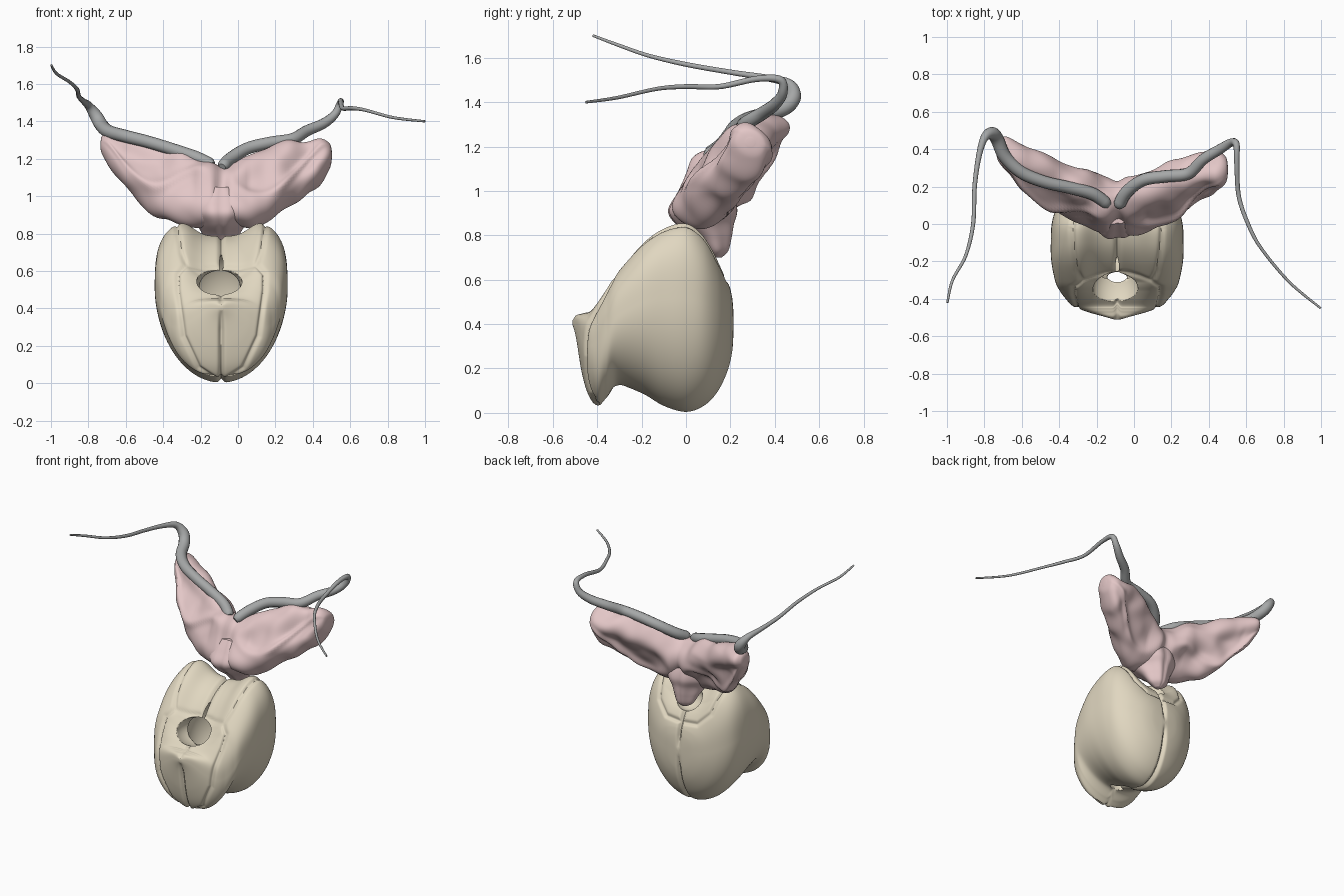
import bpy, bmesh, math
from mathutils import Vector, noise, Matrix

if "Cube" in bpy.data.objects:
    bpy.data.objects.remove(bpy.data.objects["Cube"])

CX = -0.09


def material(name, col):
    m = bpy.data.materials.new(name)
    m.diffuse_color = (*col, 1)
    m.use_nodes = True
    m.node_tree.nodes["Principled BSDF"].inputs["Base Color"].default_value = m.diffuse_color
    return m


SHELL = material("shell_beige", (0.75, 0.68, 0.53))
PINK = material("flesh_pink", (0.77, 0.57, 0.57))
GREY = material("siphon_grey", (0.38, 0.39, 0.39))


def catmull(rows, t):
    """Smoothly interpolate a table of rows, t from 0 to 1."""
    f = t * (len(rows) - 1)
    i = min(int(f), len(rows) - 2)
    f -= i
    p = [rows[max(0, min(len(rows) - 1, i + k))] for k in (-1, 0, 1, 2)]
    return [0.5 * (2 * b + (c - a) * f + (2 * a - 5 * b + 4 * c - d) * f * f
                   + (3 * b - a - 3 * c + d) * f ** 3) for a, b, c, d in zip(*p)]


def loft(name, point, n, m, mat):
    """Closed loft: point(t, angle) gives the surface, both ends capped."""
    bm = bmesh.new()
    rings = [[bm.verts.new(point(i / (n - 1), 2 * math.pi * j / m)) for j in range(m)]
             for i in range(n)]
    for a, b in zip(rings, rings[1:]):
        for j in range(m):
            k = (j + 1) % m
            bm.faces.new((a[j], a[k], b[k], b[j]))
    for ring in (rings[0], rings[-1]):
        c = bm.verts.new(sum((v.co for v in ring), Vector()) / m)
        for j in range(m):
            bm.faces.new((ring[j], ring[(j + 1) % m], c))
    bmesh.ops.recalc_face_normals(bm, faces=bm.faces)
    me = bpy.data.meshes.new(name)
    bm.to_mesh(me)
    bm.free()
    ob = bpy.data.objects.new(name, me)
    bpy.context.collection.objects.link(ob)
    if mat:
        me.materials.append(mat)
    smooth(ob)
    return ob


def smooth(ob):
    bpy.ops.object.select_all(action='DESELECT')
    ob.select_set(True)
    bpy.context.view_layer.objects.active = ob
    bpy.ops.object.shade_smooth_by_angle(angle=math.radians(50))


# Shell: sections along y (y, bottom, top, half width)
BODY = [(-0.512, .39, .42, .012), (-0.495, .33, .44, .07), (-0.47, .18, .447, .16),
        (-0.44, .08, .46, .235), (-0.40, .03, .52, .275), (-0.36, .065, .58, .305),
        (-0.31, .122, .655, .33), (-0.20, .088, .785, .352), (-0.1, .03, .86, .355),
        (0, .003, .885, .35), (0.08, .03, .83, .325), (0.14, .09, .73, .27),
        (0.185, .18, .61, .19), (0.208, .27, .52, .11), (0.215, .37, .43, .02)]

# Plate seams as (distance from middle, z)
FRONT = [[(0, .62), (.10, .615), (.19, .635), (.235, .585), (.235, .5), (.2, .25), (.12, .08), (.03, .02)],
         [(.19, .635), (.215, .70), (.25, .9)]]
BACK = [[(0, .60), (.12, .61), (.2, .69), (.25, .9)]]


def seg_dist(p, a, b):
    dx, dz = b[0] - a[0], b[1] - a[1]
    t = ((p[0] - a[0]) * dx + (p[1] - a[1]) * dz) / (dx * dx + dz * dz)
    t = max(0, min(1, t))
    return math.hypot(p[0] - a[0] - t * dx, p[1] - a[1] - t * dz)


def shell_point(t, ang):
    y, zb, zt, hw = catmull(BODY, t)
    zm = zb + 0.58 * (zt - zb)
    c, s = math.cos(ang), math.sin(ang)
    n = 3.2 if s > 0 else 2.0
    r = (abs(c) ** n + abs(s) ** n) ** (-1 / n)
    u = hw * c * r
    z = zm + s * r * ((zt - zm) if s > 0 else (zm - zb))
    # dip between the two shoulders
    fade = max(0, min(1, (y + 0.45) / 0.14)) * max(0, min(1, (0.2 - y) / 0.1))
    if s > 0:
        z -= 0.10 * fade * s * math.exp(-(u / 0.17) ** 4)
    g = 0
    if s > 0 or y < -0.39:
        lines = FRONT if y < -0.02 else BACK
        d = min(seg_dist((abs(u), z), a, b) for l in lines for a, b in zip(l, l[1:]))
        g = 0.014 * math.exp(-(d / 0.012) ** 2)
    g = max(g, 0.022 * math.exp(-(u / 0.013) ** 2) * min(1, hw / 0.1))
    p = Vector((CX + u, y, z))
    return p + (Vector((CX, -0.12, 0.42)) - p).normalized() * g


shell = loft("shell", shell_point, 210, 240, SHELL)


# Openings and hollow inside of the shell
def cut(name, loc, rad, tilt=0):
    def pt(t, a):
        h = math.pi * (0.01 + 0.98 * t)
        return Vector((math.sin(h) * math.cos(a), math.sin(h) * math.sin(a), math.cos(h)))
    c = loft(name, pt, 24, 40, None)
    c.data.transform(Matrix.Translation(loc) @ Matrix.Rotation(tilt, 4, 'X')
                     @ Matrix.Diagonal((*rad, 1)))
    c.hide_render = True
    c.hide_set(True)
    mod = shell.modifiers.new(name, 'BOOLEAN')
    mod.operation = 'DIFFERENCE'
    mod.object = c
    mod.solver = 'EXACT'


cut("inner_hollow", (CX, -0.11, 0.42), (0.21, 0.19, 0.28))
cut("front_opening", (CX - .01, -0.33, 0.535), (0.122, 0.16, 0.09), -0.25)
cut("bottom_gap", (CX, -0.285, 0.25), (0.055, 0.03, 0.40))
cut("back_opening", (CX, 0.10, 0.74), (0.09, 0.09, 0.09))

# Fleshy lobes: sections along x (x, y, z, long radius, short radius)
LOBE = [(-0.735, .385, 1.27, .02, .02), (-0.725, .385, 1.27, .06, .055), (-0.68, .365, 1.245, .11, .095),
        (-0.58, .30, 1.175, .165, .115), (-0.42, .21, 1.08, .21, .13), (-0.25, .135, 1.035, .195, .14),
        (-0.10, .095, 1.00, .18, .13), (0.05, .12, 1.02, .195, .14), (0.2, .175, 1.08, .205, .14),
        (0.34, .245, 1.14, .165, .125), (0.44, .28, 1.19, .115, .115), (0.49, .29, 1.215, .065, .075),
        (0.502, .29, 1.22, .02, .02)]


def lobe_point(t, ang):
    x, y, z, a, b = catmull(LOBE, t)
    c, s = math.cos(ang), math.sin(ang)
    # hollow on the broad front and back faces, groove in the middle
    dist = abs(x + 0.09)
    arm = min(1, max(0, (dist - 0.05) / 0.1)) * min(1, a / 0.15) ** 2
    k = 1 - 0.36 * arm * abs(s) ** 5 - 0.22 * math.exp(-(dist / 0.035) ** 2) * abs(s)
    k += 0.14 * arm * math.exp(-((c + 0.1 + 0.5 * math.sin(9 * x)) / 0.16) ** 2)
    dy, dz = 0.5, 0.866
    p = Vector((x, y + a * c * dy - b * s * k * dz, z + a * c * dz + b * s * k * dy))
    w = noise.noise(p * 7 + Vector((3, 1, 7))) * 0.034 * min(1, a / 0.12)
    return p + Vector((0, c * dy - s * dz, c * dz + s * dy)) * w


loft("fleshy_lobes", lobe_point, 120, 80, PINK)

# Foot joining the lobes to the shell: (x, y, z, radius x, radius y)
FOOT = [(-.09, .14, .70, .02, .02), (-.09, .14, .73, .06, .05), (-.09, .12, .79, .09, .085),
        (-.09, .085, .85, .125, .13), (-.09, .075, .91, .17, .155), (-.09, .085, .98, .17, .13),
        (-.09, .09, 1.05, .10, .09)]


def foot_point(t, ang):
    x, y, z, rx, ry = catmull(FOOT, t)
    w = 1 + 0.07 * math.cos(4 * ang + 0.4) - 0.12 * math.exp(-((math.cos(ang)) / 0.18) ** 2)
    return Vector((x + rx * w * math.cos(ang), y + ry * w * math.sin(ang), z))


loft("foot", foot_point, 40, 64, PINK)


# Siphon tubes: points (x, y, z, radius)
def tube(name, pts):
    cu = bpy.data.curves.new(name, 'CURVE')
    cu.dimensions = '3D'
    cu.bevel_depth = 1
    cu.bevel_resolution = 5
    cu.use_fill_caps = True
    sp = cu.splines.new('POLY')
    n = 100
    sp.points.add(n - 1)
    for i, q in enumerate(sp.points):
        x, y, z, r = catmull(pts, i / (n - 1))
        q.co = (x, y, z, 1)
        q.radius = r * min(1, 0.6 + i * 0.2)
    ob = bpy.data.objects.new(name, cu)
    bpy.context.collection.objects.link(ob)
    cu.materials.append(GREY)
    bpy.ops.object.select_all(action='DESELECT')
    ob.select_set(True)
    bpy.context.view_layer.objects.active = ob
    bpy.ops.object.convert(target='MESH')
    smooth(bpy.context.object)


tube("left_siphon", [
    (-.135, .10, 1.165, .032), (-.22, .16, 1.205, .034), (-.35, .195, 1.25, .033), (-.48, .225, 1.29, .033),
    (-.6, .275, 1.32, .034), (-.69, .36, 1.345, .035), (-.73, .45, 1.38, .036), (-.76, .485, 1.43, .034),
    (-.80, .46, 1.485, .022), (-.83, .36, 1.51, .015), (-.852, .2, 1.535, .012), (-.86, 0, 1.57, .011),
    (-.90, -.17, 1.61, .009), (-.97, -.3, 1.655, .008), (-.998, -.42, 1.70, .006)])
tube("right_siphon", [
    (-.085, .09, 1.155, .032), (-.04, .17, 1.20, .034), (.05, .235, 1.255, .033), (.17, .255, 1.285, .033),
    (.29, .27, 1.305, .032), (.37, .345, 1.35, .030), (.46, .40, 1.39, .027), (.52, .435, 1.44, .022),
    (.547, .425, 1.50, .018), (.55, .32, 1.505, .014), (.56, .15, 1.47, .012), (.61, 0, 1.47, .011),
    (.68, -.13, 1.46, .009), (.83, -.31, 1.42, .008), (.998, -.45, 1.40, .006)])
